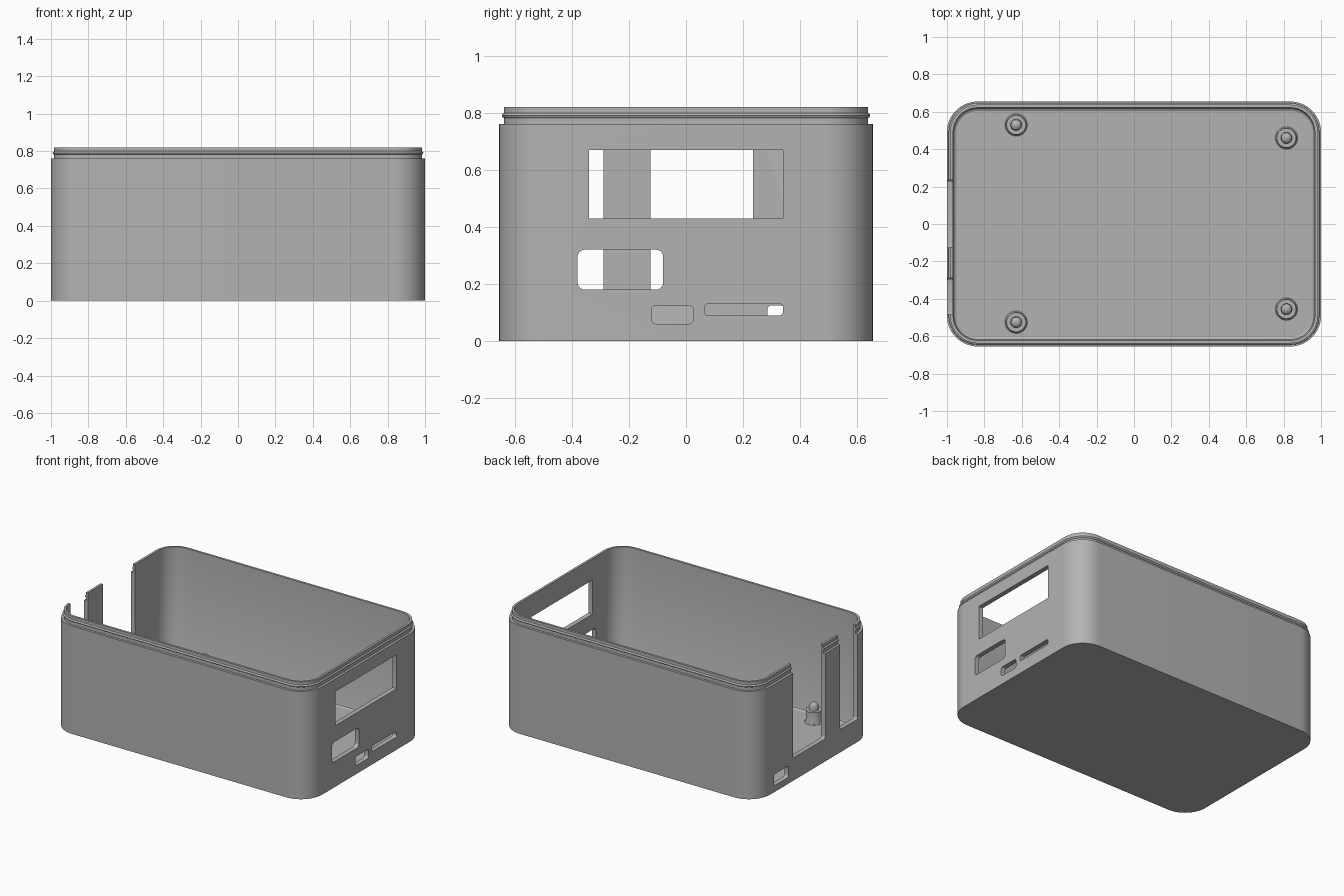
import bpy
import bmesh
from math import cos, sin, pi

old = bpy.data.objects.get("Cube")
if old:
    bpy.data.objects.remove(old, do_unlink=True)

grey = bpy.data.materials.new("matte_grey")
grey.use_nodes = True
grey.diffuse_color = (0.45, 0.45, 0.45, 1)
grey.node_tree.nodes["Principled BSDF"].inputs["Base Color"].default_value = (0.45, 0.45, 0.45, 1)

HALF_X, HALF_Y, CORNER = 1.0, 0.655, 0.165


def rounded_rect(hx, hy, r, steps):
    """Counter-clockwise outline of a rounded rectangle."""
    pts = []
    for q, (sx, sy) in enumerate([(1, 1), (-1, 1), (-1, -1), (1, -1)]):
        for i in range(steps + 1):
            a = (q + i / steps) * pi / 2
            pts.append((sx * (hx - r) + r * cos(a), sy * (hy - r) + r * sin(a)))
    return pts


def skin(name, rings):
    """Join closed rings of equal length and cap both ends."""
    bm = bmesh.new()
    rows = [[bm.verts.new(p) for p in ring] for ring in rings]
    n = len(rows[0])
    for a, b in zip(rows, rows[1:]):
        for i in range(n):
            j = (i + 1) % n
            bm.faces.new((a[i], a[j], b[j], b[i]))
    bm.faces.new(rows[0][::-1])
    bm.faces.new(rows[-1])
    bmesh.ops.recalc_face_normals(bm, faces=bm.faces)
    mesh = bpy.data.meshes.new(name)
    bm.to_mesh(mesh)
    bm.free()
    obj = bpy.data.objects.new(name, mesh)
    bpy.context.collection.objects.link(obj)
    mesh.materials.append(grey)
    return obj


def smooth(obj):
    bpy.ops.object.select_all(action="DESELECT")
    obj.select_set(True)
    bpy.context.view_layer.objects.active = obj
    bpy.ops.object.shade_smooth_by_angle(angle=0.5)


# Open tray: wall section as (inset, height), outside up, over the lip, inside down
section = [(0, 0), (0, 0.76), (0.017, 0.76), (0.017, 0.781),
           (0.012, 0.784), (0.009, 0.79), (0.012, 0.796), (0.017, 0.799),
           (0.017, 0.82), (0.033, 0.82), (0.033, 0.05), (0.038, 0.037), (0.05, 0.03)]
tray = skin("case_tray", [
    [(x, y, z) for x, y in rounded_rect(HALF_X - d, HALF_Y - d, CORNER - d, 14)]
    for d, z in section])


def cut_opening(name, side, y0, y1, z0, z1, r):
    """Cut a rounded opening through the end wall on the given side."""
    cy, cz = (y0 + y1) / 2, (z0 + z1) / 2
    outline = rounded_rect((y1 - y0) / 2, (z1 - z0) / 2, r, 5)
    cutter = skin(name, [[(side * x, cy + u, cz + v) for u, v in outline]
                         for x in (0.93, 1.1)])
    cutter.hide_render = True
    mod = tray.modifiers.new(name, "BOOLEAN")
    mod.operation, mod.solver, mod.object = "DIFFERENCE", "EXACT", cutter
    bpy.context.view_layer.objects.active = tray
    bpy.ops.object.modifier_apply(modifier=name)
    bpy.data.objects.remove(cutter, do_unlink=True)


# Openings in the left end wall
cut_opening("display_window", 1, -0.34, 0.34, 0.43, 0.67, 0.001)
cut_opening("large_port", 1, -0.38, -0.08, 0.18, 0.32, 0.025)
cut_opening("small_port", 1, -0.12, 0.025, 0.06, 0.125, 0.015)
cut_opening("card_slot", 1, 0.065, 0.34, 0.09, 0.13, 0.012)
# Openings in the right end wall, two of them open at the top
cut_opening("wide_notch", -1, -0.125, 0.235, 0.16, 1.0, 0.015)
cut_opening("narrow_notch", -1, -0.485, -0.29, 0.16, 1.0, 0.015)
cut_opening("cable_port", -1, 0.285, 0.45, 0.045, 0.125, 0.015)
smooth(tray)

# Board standoffs: flared foot, shoulder and domed peg
standoff = [(0.06, 0.025), (0.06, 0.032), (0.055, 0.036), (0.052, 0.045), (0.052, 0.115),
            (0.03, 0.115), (0.03, 0.14), (0.026, 0.153), (0.016, 0.162), (0.005, 0.165)]
spots = [("back_right", -0.63, 0.53), ("front_right", -0.63, -0.525),
         ("back_left", 0.815, 0.46), ("front_left", 0.815, -0.455)]
for label, x, y in spots:
    post = skin(label + "_standoff", [
        [(x + r * cos(i * pi / 16), y + r * sin(i * pi / 16), z) for i in range(32)]
        for r, z in standoff])
    smooth(post)
